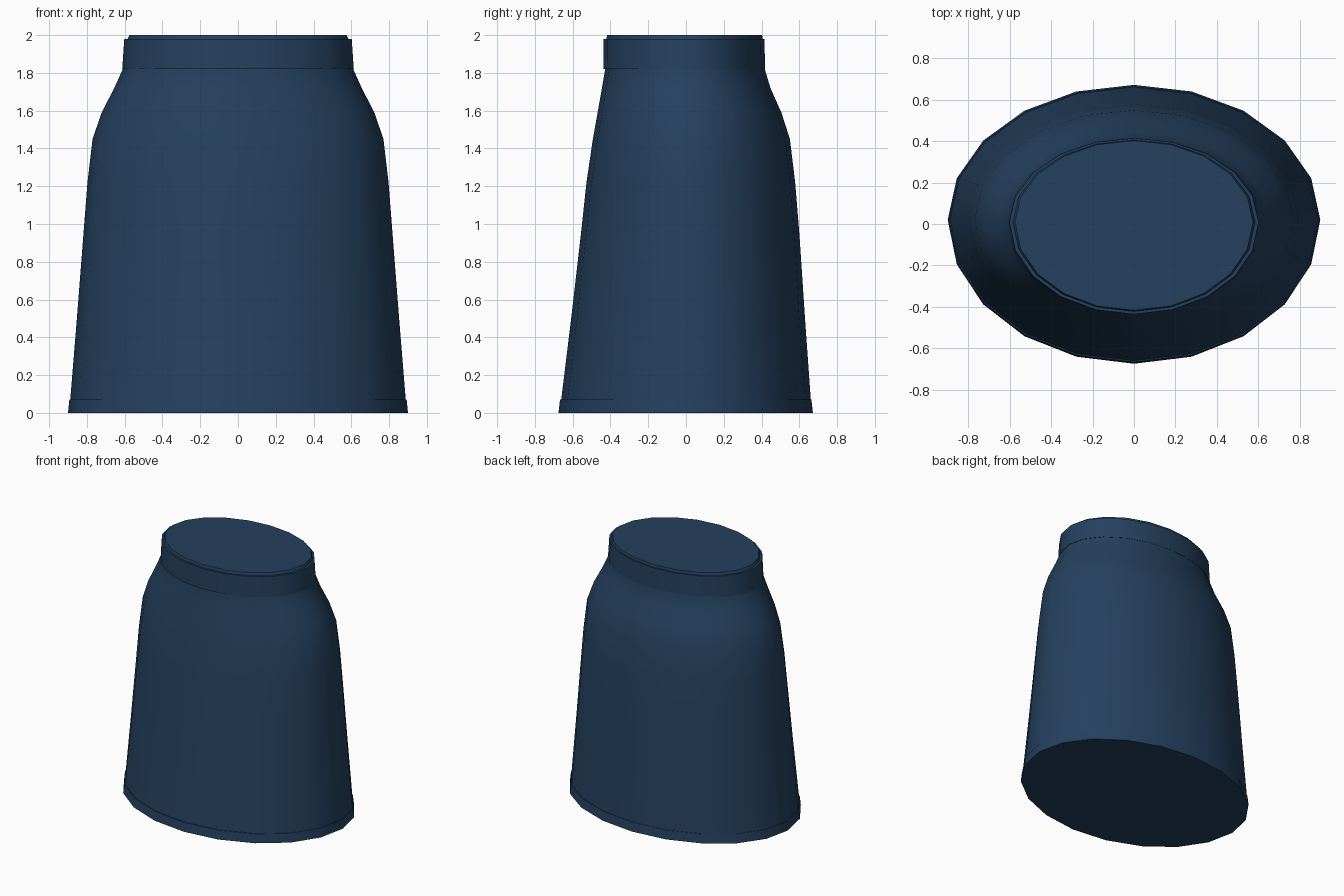
import bpy
import bmesh
from math import sin, cos, tau, radians

cube = bpy.data.objects.get("Cube")
if cube:
    bpy.data.objects.remove(cube)

SIDES = 20

navy = bpy.data.materials.new("navy cloth")
navy.use_nodes = True
colour = (0.018, 0.052, 0.112, 1)
navy.diffuse_color = colour
bsdf = navy.node_tree.nodes["Principled BSDF"]
bsdf.inputs["Base Color"].default_value = colour
bsdf.inputs["Roughness"].default_value = 0.8


def oval_loft(name, rings):
    """Closed loft through ovals given as (z, half width, front y, back y, widest y)."""
    bm = bmesh.new()
    loops = []
    for z, width, front, back, mid in rings:
        loop = []
        for i in range(SIDES):
            s, c = sin(tau * i / SIDES), cos(tau * i / SIDES)
            depth = back - mid if s > 0 else mid - front
            loop.append(bm.verts.new((width * c, mid + depth * s, z)))
        loops.append(loop)
    for low, high in zip(loops, loops[1:]):
        for i in range(SIDES):
            j = (i + 1) % SIDES
            bm.faces.new((low[i], low[j], high[j], high[i]))
    bm.faces.new(loops[0][::-1])
    bm.faces.new(loops[-1])
    mesh = bpy.data.meshes.new(name)
    bm.to_mesh(mesh)
    bm.free()
    mesh.materials.append(navy)
    obj = bpy.data.objects.new(name, mesh)
    bpy.context.collection.objects.link(obj)
    bpy.ops.object.select_all(action="DESELECT")
    obj.select_set(True)
    bpy.context.view_layer.objects.active = obj
    bpy.ops.object.shade_smooth_by_angle(angle=radians(35))
    return obj


# Flared skirt with rounded hips, closed at the waist
oval_loft("skirt_body", [
    (0.01, 0.893, -0.668, 0.665, 0.02),
    (0.50, 0.853, -0.608, 0.630, 0.02),
    (0.95, 0.818, -0.556, 0.600, 0.02),
    (1.22, 0.797, -0.527, 0.578, 0.02),
    (1.45, 0.770, -0.493, 0.550, 0.02),
    (1.59, 0.722, -0.468, 0.505, 0.015),
    (1.72, 0.655, -0.445, 0.447, 0.01),
    (1.82, 0.610, -0.428, 0.417, 0.01),
    (1.97, 0.590, -0.425, 0.408, 0.01),
    (2.00, 0.575, -0.417, 0.403, 0.01),
])

# Thin band around the bottom edge
oval_loft("hem_band", [
    (0.00, 0.900, -0.675, 0.672, 0.02),
    (0.07, 0.893, -0.667, 0.664, 0.02),
])

# Waistband just outside the narrow top
oval_loft("waistband", [
    (1.82, 0.613, -0.438, 0.419, 0.01),
    (1.98, 0.602, -0.436, 0.415, 0.01),
])
